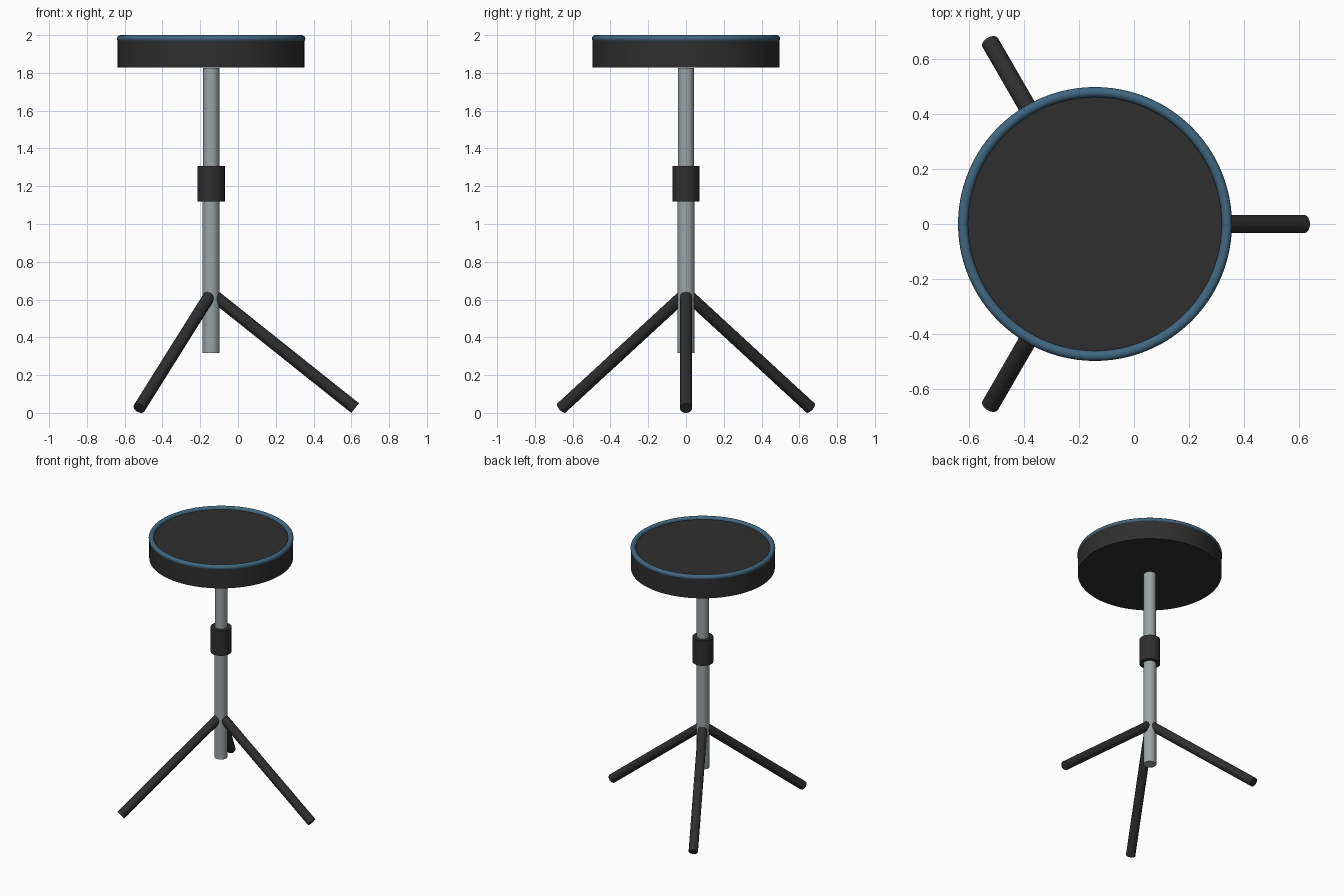
import bpy
import math
from mathutils import Vector

cube = bpy.data.objects.get("Cube")
if cube:
    bpy.data.objects.remove(cube, do_unlink=True)


def make_material(name, rgb):
    mat = bpy.data.materials.new(name)
    mat.use_nodes = True
    colour = (*rgb, 1.0)
    mat.diffuse_color = colour
    mat.node_tree.nodes["Principled BSDF"].inputs["Base Color"].default_value = colour
    return mat


black = make_material("matte black", (0.028, 0.028, 0.028))
steel = make_material("brushed steel", (0.32, 0.37, 0.385))
blue = make_material("muted blue", (0.052, 0.135, 0.215))

CENTRE_X = -0.142   # the column stands off-centre because one leg points to +x


def finish(name, mat):
    obj = bpy.context.object
    obj.name = name
    obj.data.name = name
    obj.data.materials.append(mat)
    bpy.ops.object.shade_smooth_by_angle(angle=math.radians(35))
    return obj


def rod(name, start, end, radius, mat, sides=32):
    """Capped cylinder running between two points."""
    start, end = Vector(start), Vector(end)
    axis = end - start
    bpy.ops.mesh.primitive_cylinder_add(
        vertices=sides, radius=radius, depth=axis.length,
        location=(start + end) / 2,
        rotation=axis.to_track_quat("Z", "Y").to_euler())
    return finish(name, mat)


def upright(name, bottom, top, radius, mat, sides=32):
    return rod(name, (CENTRE_X, 0, bottom), (CENTRE_X, 0, top), radius, mat, sides)


# Seat: thick round pad with a piped edge
upright("seat_pad", 1.828, 1.982, 0.495, black, 96)
bpy.ops.mesh.primitive_torus_add(
    location=(CENTRE_X, 0, 1.9815), major_radius=0.480, minor_radius=0.0185,
    major_segments=96, minor_segments=16)
finish("seat_piping", blue)

# Column: two tubes joined by a height clamp
upright("upper_tube", 1.20, 1.827, 0.043, steel)
upright("lower_tube", 0.318, 1.22, 0.045, steel)
upright("height_clamp", 1.118, 1.308, 0.072, black)

# Tripod: three splayed legs spaced evenly round the column
for name, degrees in (("left_leg", 0), ("back_leg", 120), ("front_leg", 240)):
    angle = math.radians(degrees)
    c, s = math.cos(angle), math.sin(angle)
    rod(name,
        (CENTRE_X + 0.024 * c, 0.024 * s, 0.614),
        (CENTRE_X + 0.762 * c, 0.762 * s, 0.0255),
        0.0325, black)
